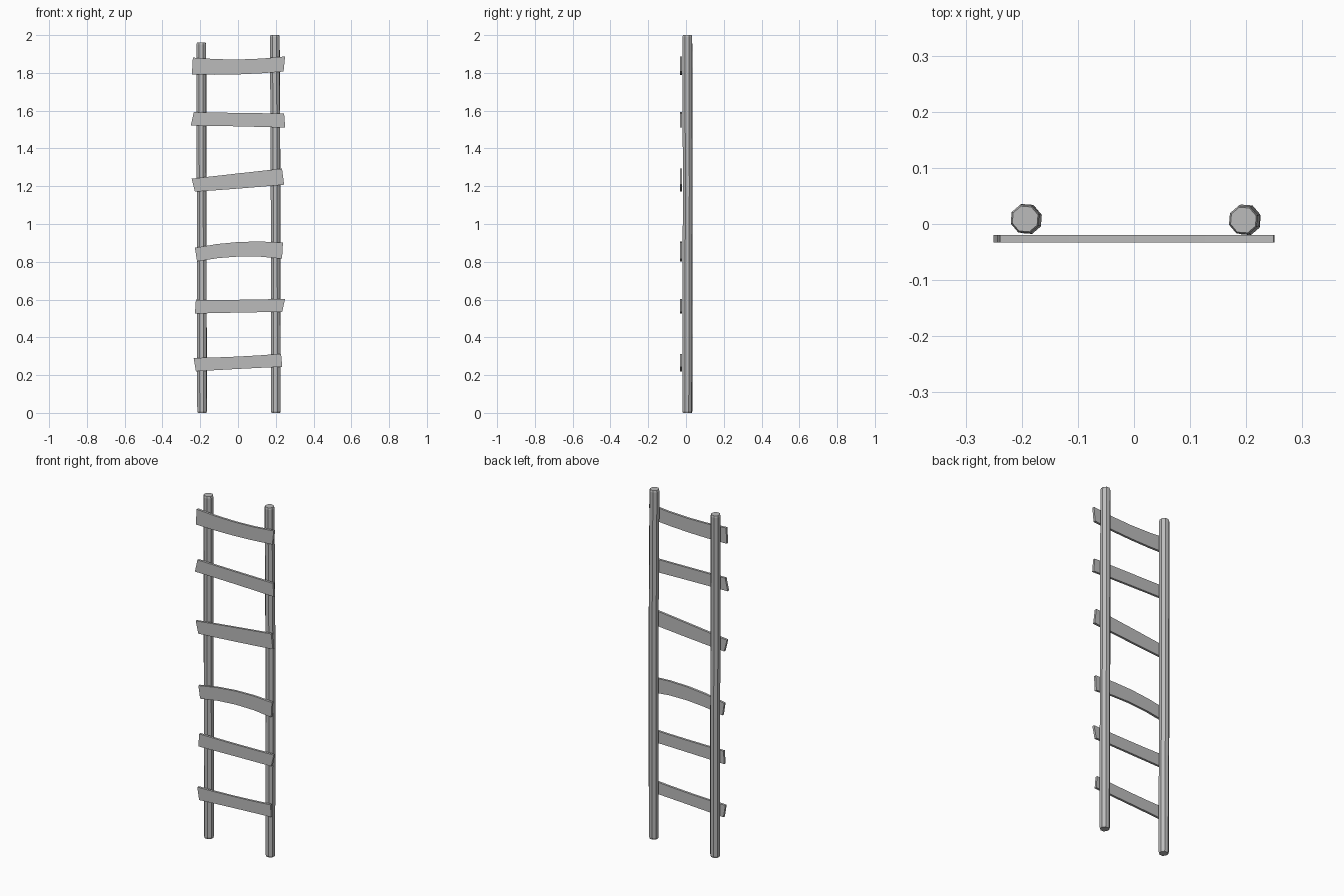
import bpy
import bmesh
from math import cos, sin, tau

cube = bpy.data.objects.get("Cube")
if cube:
    bpy.data.objects.remove(cube)

wood = bpy.data.materials.new("plain grey wood")
wood.use_nodes = True
grey = (0.5, 0.5, 0.5, 1)
wood.diffuse_color = grey
wood.node_tree.nodes["Principled BSDF"].inputs["Base Color"].default_value = grey


def finish(name, bm):
    """Turn a bmesh into a named, flat shaded object."""
    bmesh.ops.recalc_face_normals(bm, faces=bm.faces)
    mesh = bpy.data.meshes.new(name)
    bm.to_mesh(mesh)
    bm.free()
    mesh.materials.append(wood)
    bpy.context.collection.objects.link(bpy.data.objects.new(name, mesh))


def loft(name, sections):
    """Skin matching closed sections and cap both ends."""
    bm = bmesh.new()
    loops = [[bm.verts.new(point) for point in section] for section in sections]
    for lower, upper in zip(loops, loops[1:]):
        for i in range(len(lower)):
            j = (i + 1) % len(lower)
            bm.faces.new((lower[i], lower[j], upper[j], upper[i]))
    bm.faces.new(loops[0])
    bm.faces.new(loops[-1])
    finish(name, bm)


def pole(name, path, sides=8):
    """Slightly uneven octagonal pole; path holds x, y, z, radius."""
    sections = []
    for x, y, z, radius in path:
        ring = [tau * (i + 0.4) / sides for i in range(sides)]
        sections.append([(x + radius * cos(a), y + radius * sin(a), z) for a in ring])
    loft(name, sections)


def bow(start, middle, end, t):
    """Parabola through three values."""
    straight = start + (end - start) * t
    return straight + (middle - (start + end) / 2) * 4 * t * (1 - t)


def rung(name, top_x, bottom_x, top_z, bottom_z, front=-0.033, back=-0.02, steps=4):
    """Thin crooked plank with slanted ends and bowed edges."""
    sections = []
    for i in range(steps + 1):
        t = i / steps
        xt = top_x[0] + (top_x[1] - top_x[0]) * t
        xb = bottom_x[0] + (bottom_x[1] - bottom_x[0]) * t
        zt, zb = bow(*top_z, t), bow(*bottom_z, t)
        sections.append([(xb, front, zb), (xb, back, zb), (xt, back, zt), (xt, front, zt)])
    loft(name, sections)


# Upright poles, with slightly worn ends
pole("right_pole", [(-0.19, 0.008, 0, 0.024), (-0.19, 0.008, 0.01, 0.027),
                    (-0.192, 0.01, 0.8, 0.027), (-0.194, 0.009, 1.95, 0.027),
                    (-0.194, 0.009, 1.96, 0.024)])
pole("left_pole", [(0.2, 0.006, 0, 0.024), (0.2, 0.006, 0.01, 0.027),
                   (0.199, 0.009, 1.2, 0.027), (0.195, 0.007, 1.99, 0.027),
                   (0.195, 0.007, 2, 0.024)])

# Rungs from bottom to top: top x, bottom x, top z, bottom z
rungs = [
    ((-0.235, 0.228), (-0.223, 0.234), (0.291, 0.298, 0.313), (0.22, 0.233, 0.244)),
    ((-0.223, 0.249), (-0.228, 0.234), (0.599, 0.599, 0.604), (0.526, 0.531, 0.535)),
    ((-0.228, 0.238), (-0.217, 0.233), (0.874, 0.905, 0.901), (0.802, 0.828, 0.816)),
    ((-0.245, 0.233), (-0.228, 0.244), (1.24, 1.267, 1.293), (1.171, 1.188, 1.208)),
    ((-0.234, 0.244), (-0.25, 0.25), (1.592, 1.588, 1.585), (1.521, 1.517, 1.51)),
    ((-0.239, 0.249), (-0.244, 0.241), (1.881, 1.871, 1.887), (1.792, 1.792, 1.807)),
]
for number, shape in enumerate(rungs, start=1):
    rung(f"rung_{number}", *shape)
